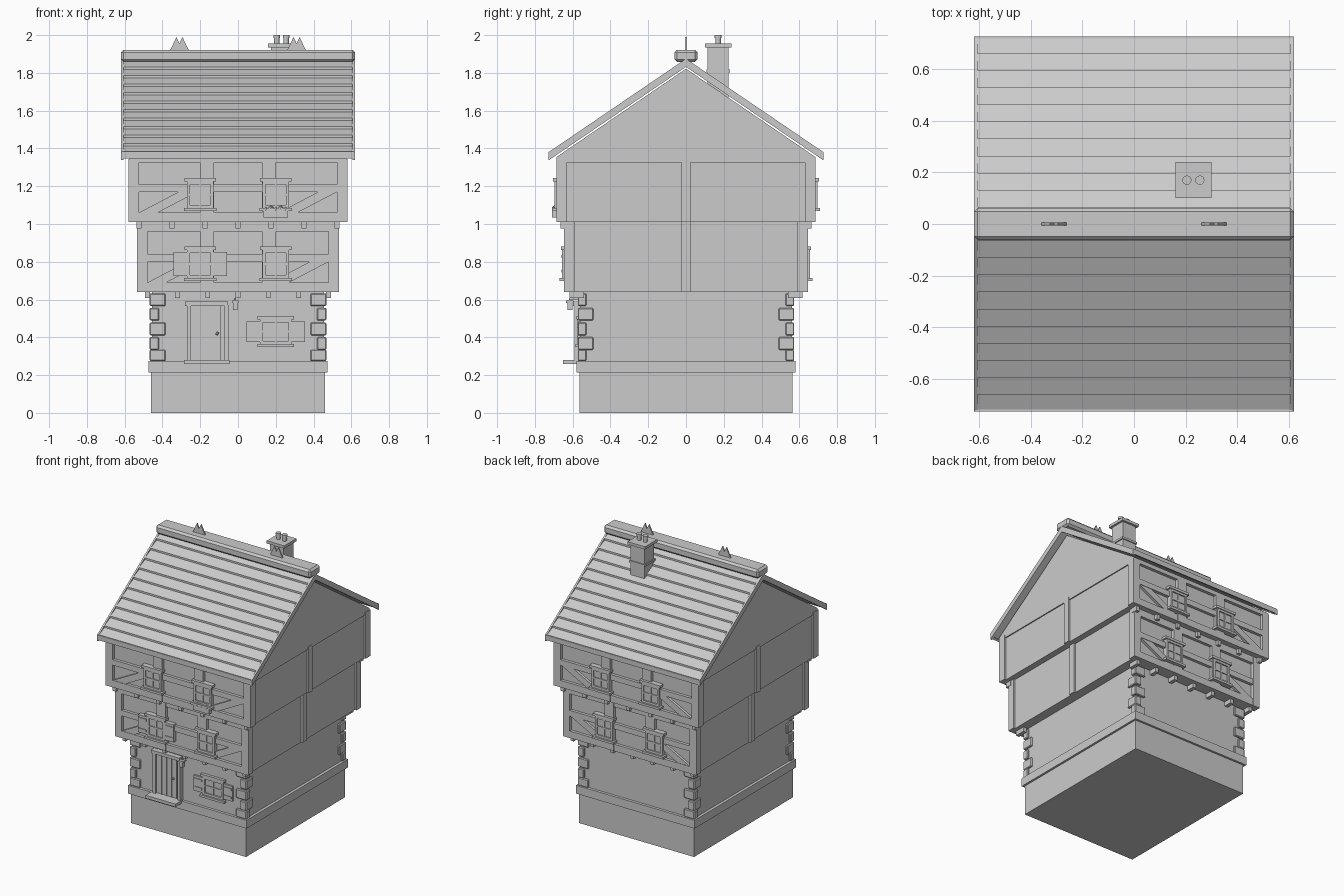
import bpy, bmesh, math

if "Cube" in bpy.data.objects:
    bpy.data.objects.remove(bpy.data.objects["Cube"])


def finish(name, bm, bevel=0):
    bmesh.ops.recalc_face_normals(bm, faces=bm.faces)
    if bevel:
        bmesh.ops.bevel(bm, geom=bm.edges[:], offset=bevel, segments=1, affect='EDGES')
    me = bpy.data.meshes.new(name)
    bm.to_mesh(me)
    bm.free()
    ob = bpy.data.objects.new(name, me)
    bpy.context.collection.objects.link(ob)
    return ob


def box(name, x0, x1, y0, y1, z0, z1, bevel=0):
    bm = bmesh.new()
    bmesh.ops.create_cube(bm, size=1)
    for v in bm.verts:
        v.co = ((x0 + x1) / 2 + v.co.x * abs(x1 - x0),
                (y0 + y1) / 2 + v.co.y * abs(y1 - y0),
                (z0 + z1) / 2 + v.co.z * abs(z1 - z0))
    return finish(name, bm, bevel)


def prism(name, pts, axis, a, b):
    """Extrude a profile: (y,z) points along x, or (x,z) points along y."""
    bm = bmesh.new()
    put = (lambda p, t: (t, p[0], p[1])) if axis == 'x' else (lambda p, t: (p[0], t, p[1]))
    f = bm.faces.new([bm.verts.new(put(p, a)) for p in pts])
    g = bmesh.ops.extrude_face_region(bm, geom=[f])
    for v in g['geom']:
        if isinstance(v, bmesh.types.BMVert):
            v.co[0 if axis == 'x' else 1] = b
    return finish(name, bm)


def cone(name, x, y, z0, z1, r0, r1, sides=12):
    bm = bmesh.new()
    bmesh.ops.create_cone(bm, cap_ends=True, segments=sides, radius1=r0, radius2=r1, depth=z1 - z0)
    bmesh.ops.translate(bm, verts=bm.verts, vec=(x, y, (z0 + z1) / 2))
    return finish(name, bm)


def ball(name, x, y, z, r):
    bm = bmesh.new()
    bmesh.ops.create_icosphere(bm, subdivisions=1, radius=r)
    bmesh.ops.translate(bm, verts=bm.verts, vec=(x, y, z))
    return finish(name, bm)


def window(name, x, z0, z1, w, d, s, shutters=0):
    h, t = w / 2, .016
    def bar(part, a, b, c, e, out, inn=.02):
        box(name + part, x + a, x + b, s * (d - inn), s * (d + out), c, e)
    bar("_glass", -h, h, z0, z1, .003)
    for k in (-1, 1):
        bar("_jamb", k * h, k * (h - t), z0, z1, .012)
    bar("_head", -h, h, z1 - t, z1, .012)
    bar("_foot", -h, h, z0, z0 + t, .012)
    bar("_mullion", -.005, .005, z0, z1, .009)
    bar("_transom", -h, h, (z0 + z1) / 2 - .005, (z0 + z1) / 2 + .005, .009)
    bar("_lintel", -h - .013, h + .013, z1, z1 + .018, .018)
    bar("_sill", -h - .015, h + .015, z0 - .016, z0, .024)
    if shutters:
        for k in (-1, 1):
            bar("_shutter", k * h, k * (h + .072), z0 + .01, z1 - .01, .01)
            for zz in (z0 + .035, z1 - .035):
                bar("_shutter_batten", k * (h + .006), k * (h + .066), zz - .008, zz + .008, .015)


# Stone base and ground floor
box("foundation", -.46, .46, -.565, .565, 0, .22)
box("plinth_band", -.475, .475, -.58, .58, .215, .275)
box("ground_wall", -.455, .455, -.56, .56, .27, .645)

# Alternating corner stones
for sx in (-1, 1):
    for sy in (-1, 1):
        for i, z in enumerate((.301, .368, .445, .523, .6)):
            lx, ly = (.085, .045) if i % 2 == 0 else (.05, .082)
            zb = .275 if i == 0 else z - .034
            box("quoin", sx * (.468 - lx), sx * .468, sy * (.573 - ly), sy * .573, zb, z + .033, .005)


# Timber framed storeys
def storey(name, W, D, z0, z1, rails):
    box(name + "_wall", -W + .013, W - .013, -D + .022, D - .022, z0, z1)
    zb, zt = rails[0][1], rails[1][0]
    for s in (-1, 1):
        for k in (-1, 1):
            box(name + "_corner_post", k * (W - .055), k * W, s * (D - .055), s * D, z0, z1)
            box(name + "_post", k * .127, k * .2, s * (D - .03), s * D, z0, z1)
        for a, b in rails:
            box(name + "_rail", -W + .02, W - .02, s * (D - .03), s * (D - .001), a, b)
        x = W - .055
        prism(name + "_brace", [(-x, zb), (-x + .1, zb), (-x + .31, zt), (-x + .21, zt)],
              'y', s * (D - .03), s * (D - .004))
        prism(name + "_brace", [(x, zt), (x - .1, zt), (x - .31, zb), (x - .21, zb)],
              'y', s * (D - .03), s * (D - .004))
        box(name + "_side_post", s * (W - .03), s * W, -.023, .023, z0, z1)


storey("first_floor", .535, .645, .64, 1.01, [(.64, .69), (.8, .84), (.96, 1.01)])
storey("second_floor", .58, .685, 1.01, 1.345, [(1.01, 1.06), (1.17, 1.21), (1.325, 1.345)])

# Jetty joist ends
for s in (-1, 1):
    for i in range(-3, 4):
        box("lower_joist", i * .16 - .013, i * .16 + .013, s * .54, s * .617, .608, .645)
        box("upper_joist", i * .175 - .013, i * .175 + .013, s * .62, s * .665, .975, 1.012)

# Windows
for s in (-1, 1):
    for k in (-1, 1):
        window("first_floor_window", k * .2, .715, .862, .14, .645, s, s == -1 and k == -1)
        window("second_floor_window", k * .2, 1.085, 1.225, .14, .685, s)
window("ground_window", .2, .365, .495, .165, .562, -1, True)

# Flower box
box("flower_box", .135, .265, -.71, -.68, 1.035, 1.07)
for i in range(5):
    ball("flower", .148 + i * .026, -.697, 1.075 + .008 * (i % 2), .015)

# Door
box("door_leaf", -.25, -.09, -.575, -.55, .275, .57)
for x in (-.27, -.072):
    box("door_jamb", x, x + .022, -.59, -.55, .275, .57)
box("door_head", -.28, -.052, -.597, -.55, .567, .59)
for i in range(1, 4):
    box("door_batten", -.251 + i * .04, -.247 + i * .04, -.579, -.57, .28, .567)
ball("door_knob", -.11, -.583, .42, .01)
box("door_step", -.285, -.045, -.65, -.56, .258, .28)

# Hanging lantern
box("lantern_bracket", -.02, -.01, -.62, -.555, .597, .607)
box("lantern_body", -.027, -.003, -.628, -.602, .545, .585)
box("lantern_cap", -.033, .003, -.635, -.595, .583, .595)

# Gable prism under the roof
prism("gable", [(-.685, 1.325), (.685, 1.325), (.685, 1.355), (0, 1.822), (-.685, 1.355)], 'x', -.575, .575)

# Roof: stepped courses on each slope, with verge boards and eaves
SL, N, STEP = .68, 11, .727 / 11
for s in (-1, 1):
    pts = [(0, 1.838), (0, 1.862)]
    for i in range(1, N + 1):
        y = i * STEP
        top = 1.862 - SL * y
        pts.append((s * y, top + .013))
        pts.append((s * y, top if i < N else top - .022))
    prism("roof_slope", pts, 'x', -.61, .61)
    for k in (-1, 1):
        prism("verge_board", [(0, 1.832), (0, 1.875), (s * .727, 1.875 - SL * .727), (s * .727, 1.832 - SL * .727)],
              'x', k * .607, k * .62)
    box("eaves_board", -.615, .615, s * .712, s * .726, 1.352, 1.385)

# Ridge cap and paired spikes
box("ridge_cap", -.62, .62, -.062, .062, 1.858, 1.922, .014)
for k in (-1, 1):
    for dx in (-.016, .016):
        x = k * .31 + dx
        prism("ridge_spike", [(x - .034, 1.918), (x + .034, 1.918), (x, 1.99)], 'y', -.005, .005)

# Chimney
box("chimney_stack", .175, .285, .115, .225, 1.64, 1.94)
box("chimney_band", .168, .292, .108, .232, 1.803, 1.818)
box("chimney_cap", .16, .3, .1, .24, 1.935, 1.955)
for x in (.205, .255):
    cone("chimney_pot", x, .17, 1.95, 2.0, .014, .014)
    cone("chimney_pot_rim", x, .17, 1.985, 2.0, .018, .018)
